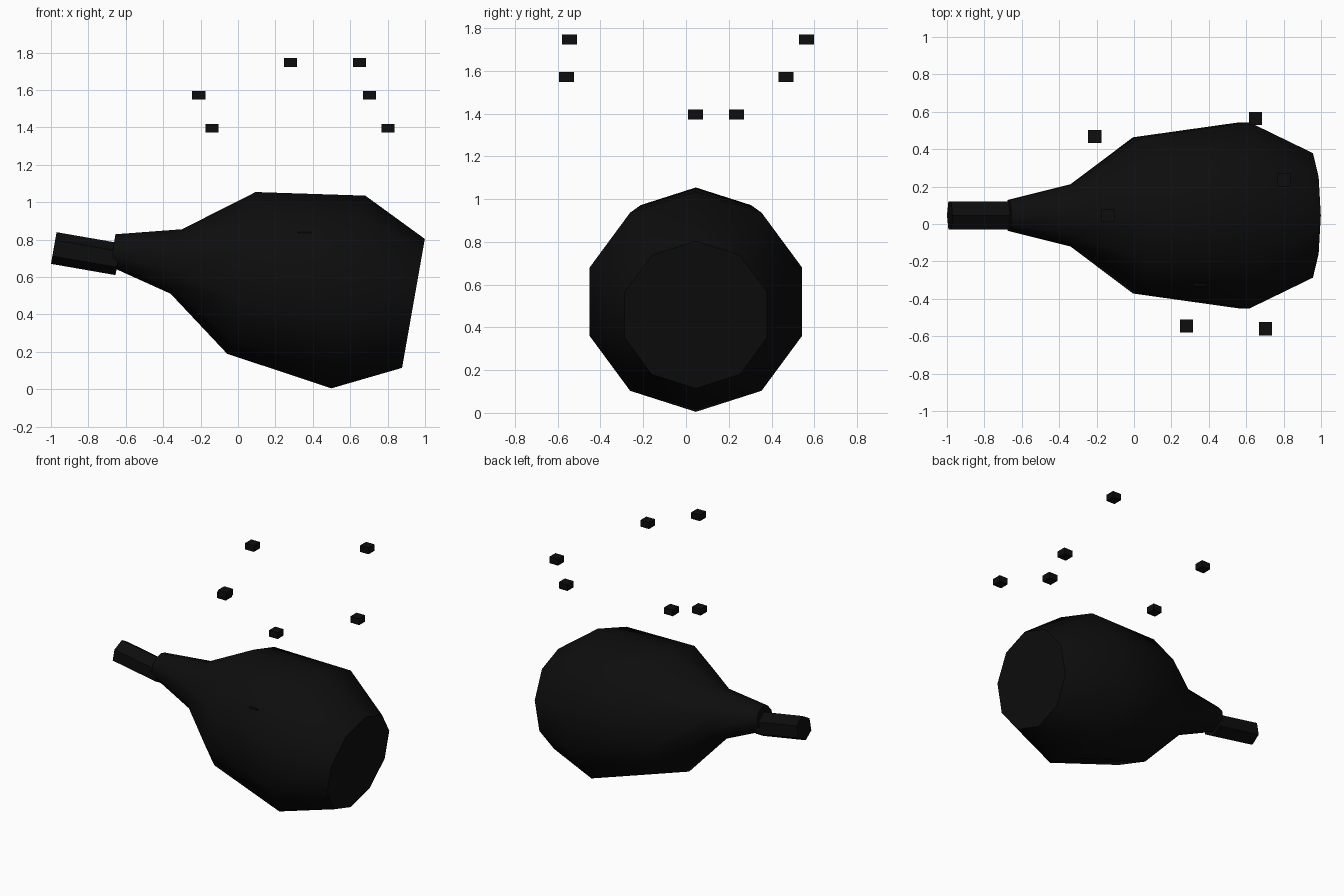
import bpy, bmesh, math
from mathutils import Vector

if "Cube" in bpy.data.objects:
    bpy.data.objects.remove(bpy.data.objects["Cube"])

black = bpy.data.materials.new("near black")
black.diffuse_color = (0.004, 0.004, 0.004, 1)
black.use_nodes = True
black.node_tree.nodes["Principled BSDF"].inputs["Base Color"].default_value = black.diffuse_color

TILT = math.radians(10)
UP = Vector((math.sin(TILT), 0, math.cos(TILT)))
SIDE = Vector((0, 1, 0))
YC = 0.046


def lathe(name, rings, sides):
    """Tilted closed solid from (x, z, radius) rings, one vertex straight up."""
    bm = bmesh.new()
    loops = []
    for x, z, r in rings:
        c = Vector((x, YC, z))
        loops.append([bm.verts.new(c + r * (UP * math.cos(a) + SIDE * math.sin(a)))
                      for a in (2 * math.pi * i / sides for i in range(sides))])
    for a, b in zip(loops, loops[1:]):
        for i in range(sides):
            j = (i + 1) % sides
            bm.faces.new((a[i], a[j], b[j], b[i]))
    bm.faces.new(loops[0])
    bm.faces.new(loops[-1])
    bmesh.ops.recalc_face_normals(bm, faces=bm.faces)
    me = bpy.data.meshes.new(name)
    bm.to_mesh(me)
    bm.free()
    ob = bpy.data.objects.new(name, me)
    bpy.context.collection.objects.link(ob)
    me.materials.append(black)
    return ob


# Bulbous ten-sided body
body = lathe("body", [(-0.67, 0.743, 0.087), (-0.33, 0.683, 0.175),
                      (0.018, 0.622, 0.439), (0.59, 0.52, 0.523),
                      (0.938, 0.459, 0.35)], 10)
bpy.ops.object.select_all(action='DESELECT')
body.select_set(True)
bpy.context.view_layer.objects.active = body
bpy.ops.object.shade_smooth_by_angle(angle=math.radians(45))

# Hexagonal stem
lathe("stem", [(-0.985, 0.755, 0.086), (-0.64, 0.695, 0.086)], 6)

# Floating blocks, plus one almost sunk into the body
blocks = [(0.28, -0.545, 1.747), (0.65, 0.563, 1.747),
          (-0.21, 0.468, 1.571), (0.702, -0.56, 1.571),
          (-0.14, 0.045, 1.396), (0.803, 0.236, 1.396),
          (0.355, -0.297, 0.818)]
for i, p in enumerate(blocks):
    bpy.ops.mesh.primitive_cube_add(size=1, location=p)
    ob = bpy.context.object
    ob.name = f"floating_block_{i + 1}"
    ob.scale = (0.07, 0.07, 0.046)
    ob.data.materials.append(black)
